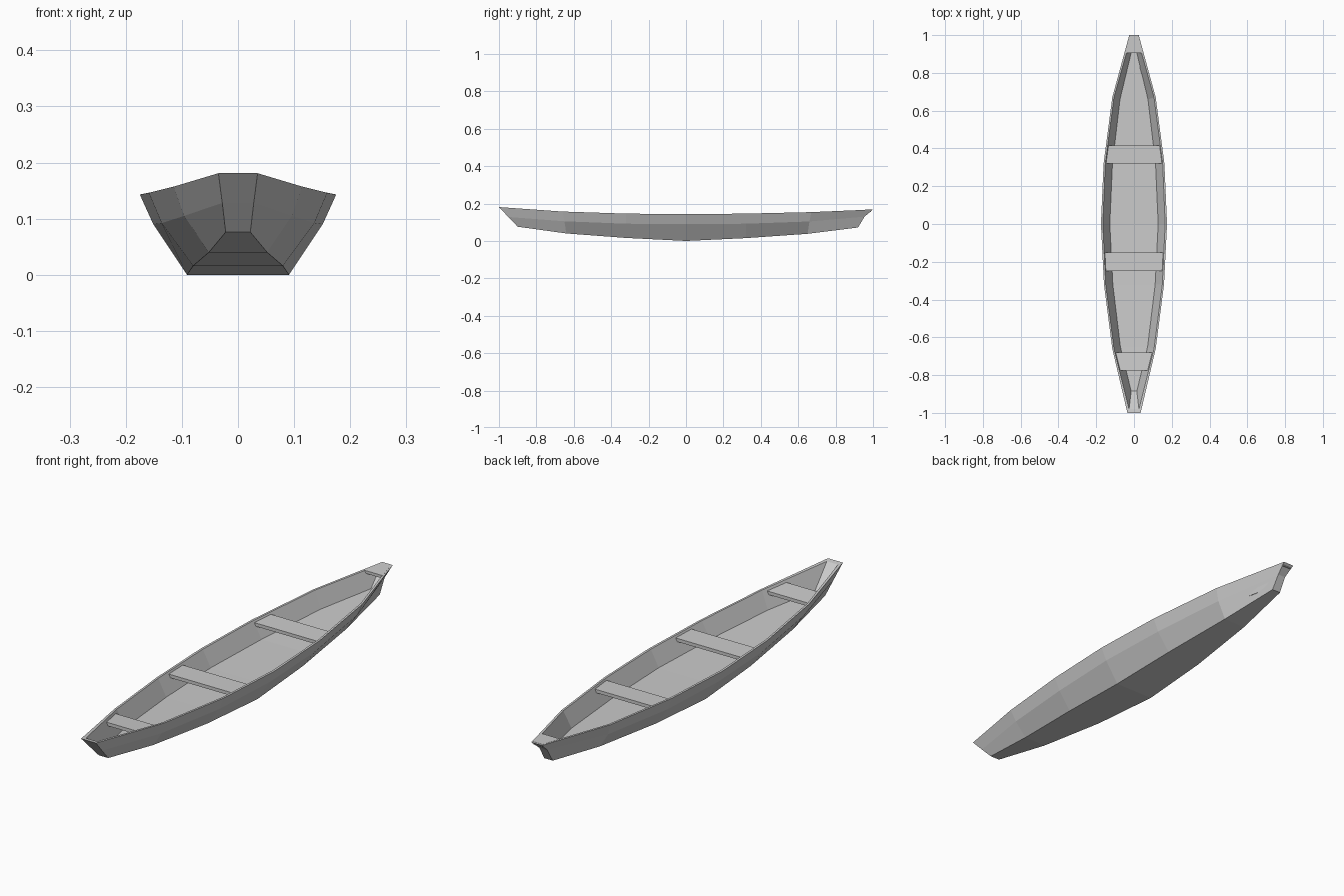
import bpy, bmesh

if "Cube" in bpy.data.objects:
    bpy.data.objects.remove(bpy.data.objects["Cube"])

# Half cross-sections, bow to stern. Each point is (x, y, z):
# bottom corner, side knuckle, outer rim, inner rim, inner floor edge
STATIONS = [
    [(.022, -.90, .076), (.028, -.95, .128), (.035, -1.0, .181), (.026, -.98, .178), (.015, -.885, .093)],
    [(.052, -.64, .040), (.096, -.65, .105), (.115, -.66, .157), (.106, -.66, .157), (.072, -.65, .085)],
    [(.080, -.32, .016), (.136, -.32, .092), (.159, -.32, .146), (.150, -.32, .146), (.112, -.32, .076)],
    [(.091, 0, 0), (.151, 0, .090), (.175, 0, .143), (.165, 0, .143), (.128, 0, .074)],
    [(.080, .32, .015), (.138, .32, .092), (.161, .32, .146), (.152, .32, .146), (.114, .32, .076)],
    [(.052, .65, .038), (.096, .66, .104), (.115, .67, .154), (.106, .67, .154), (.074, .66, .085)],
    [(.020, .92, .072), (.018, .955, .130), (.025, 1.0, .168), (.018, .985, .167), (.014, .91, .092)],
]


def make_object(name, bm):
    bmesh.ops.recalc_face_normals(bm, faces=bm.faces[:])
    mesh = bpy.data.meshes.new(name)
    bm.to_mesh(mesh)
    bm.free()
    obj = bpy.data.objects.new(name, mesh)
    bpy.context.collection.objects.link(obj)
    return obj


def rim_at(y):
    """Inner rim half width and height at position y."""
    rim = [s[3] for s in STATIONS]
    for a, b in zip(rim, rim[1:]):
        if y <= b[1]:
            break
    t = (y - a[1]) / (b[1] - a[1])
    return a[0] + t * (b[0] - a[0]), a[2] + t * (b[2] - a[2])


# Hull: mirrored rings bridged from bow to stern
bm = bmesh.new()
rings = []
for s in STATIONS:
    points = s + [(-x, y, z) for x, y, z in reversed(s)]
    rings.append([bm.verts.new(p) for p in points])
for a, b in zip(rings, rings[1:]):
    for i in range(10):
        j = (i + 1) % 10
        bm.faces.new((a[i], a[j], b[j], b[i]))
# Close both ends: outer transom, rim and inner transom
for r in (rings[0], rings[-1]):
    for i in range(4):
        bm.faces.new((r[i], r[i + 1], r[8 - i], r[9 - i]))
make_object("hull", bm)


def plank(name, y0, y1, drop, thick, inset):
    """Board across the hull, tapered to follow the inner rim."""
    bm = bmesh.new()
    corners = []
    for y in (y0, y1):
        w, z = rim_at(min(y, .985))
        w += inset
        corners.append([bm.verts.new((x, y, z - drop - t))
                        for x, t in ((-w, 0), (w, 0), (w * .94, thick), (-w * .94, thick))])
    a, b = corners
    for i in range(4):
        j = (i + 1) % 4
        bm.faces.new((a[i], a[j], b[j], b[i]))
    bm.faces.new(a)
    bm.faces.new(b)
    make_object(name, bm)


# Three seats and the small stern deck
plank("bow_seat", -.775, -.68, .010, .014, -.002)
plank("middle_seat", -.25, -.15, .008, .014, -.002)
plank("rear_seat", .32, .415, .008, .014, -.002)
plank("stern_deck", .905, .99, -.001, .012, .004)
